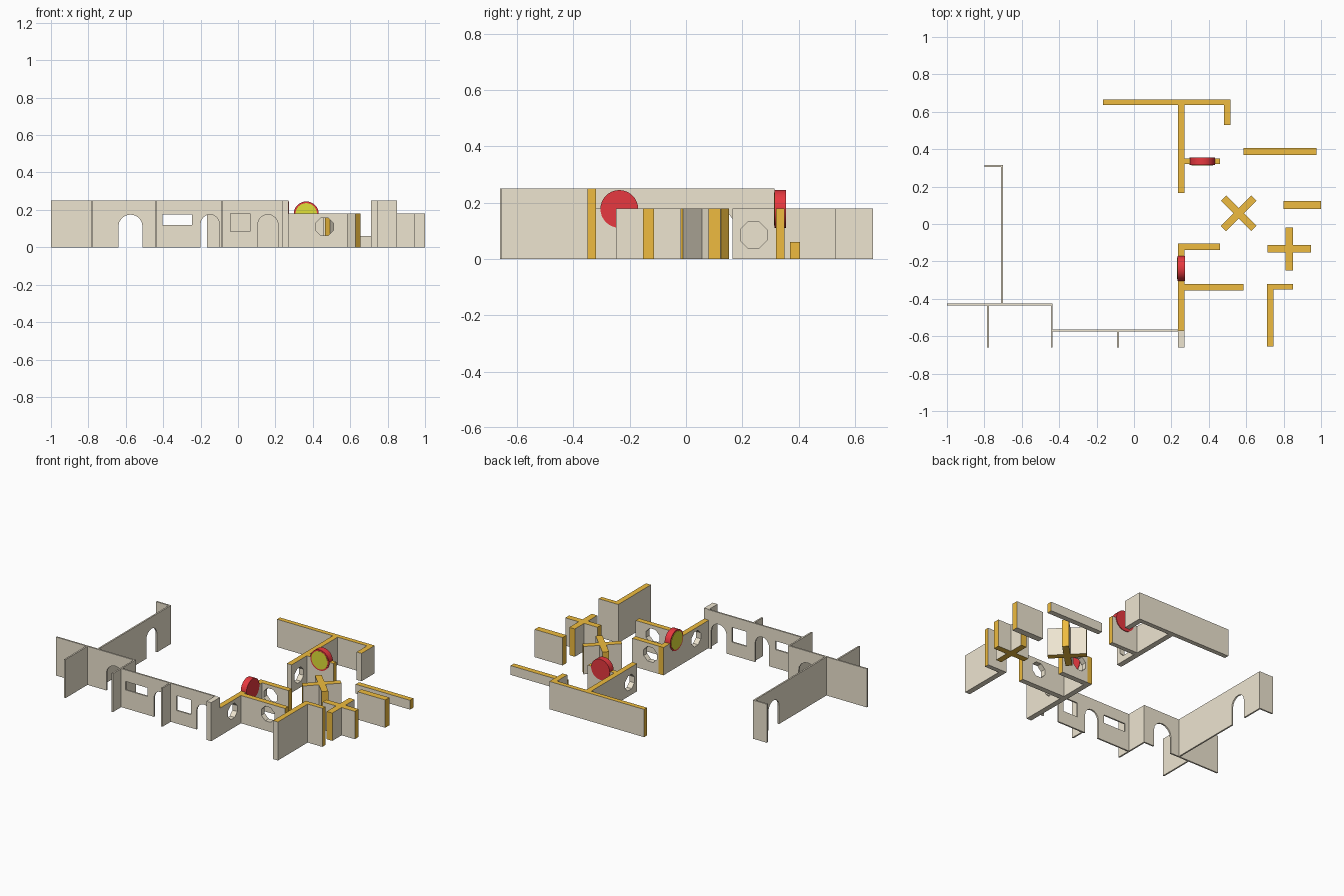
import bpy, bmesh, math
from mathutils import Vector

if "Cube" in bpy.data.objects:
    bpy.data.objects.remove(bpy.data.objects["Cube"])


def material(name, rgb):
    m = bpy.data.materials.new(name)
    m.diffuse_color = (*rgb, 1)
    m.use_nodes = True
    m.node_tree.nodes["Principled BSDF"].inputs["Base Color"].default_value = m.diffuse_color
    return m


TAN = material("tan", (0.85, 0.78, 0.63))
ORANGE = material("orange", (0.86, 0.50, 0.05))
RED = material("red", (0.80, 0.04, 0.05))
YELLOW = material("yellow", (0.75, 0.75, 0.04))


def prism(name, base, offset, mats):
    """Extrude a closed 3D outline along an offset."""
    bm = bmesh.new()
    face = bm.faces.new([bm.verts.new(p) for p in base])
    ext = bmesh.ops.extrude_face_region(bm, geom=[face], use_keep_orig=True)
    bmesh.ops.translate(bm, vec=offset,
                        verts=[g for g in ext["geom"] if isinstance(g, bmesh.types.BMVert)])
    bmesh.ops.recalc_face_normals(bm, faces=bm.faces)
    me = bpy.data.meshes.new(name)
    bm.to_mesh(me)
    bm.free()
    for m in mats:
        me.materials.append(m)
    ob = bpy.data.objects.new(name, me)
    bpy.context.collection.objects.link(ob)
    return ob


def wall(name, outline, height, painted=True, cross=False):
    """Wall from a plan outline: tan sides, painted top and short ends."""
    ob = prism(name, [(x, y, 0) for x, y in outline], (0, 0, height), [TAN, ORANGE])
    for f in ob.data.polygons:
        n = f.normal
        short = abs(n.z) < 0.1 and f.area / height < 0.05
        if painted and (n.z > 0.9 or (short and (cross or n.y > -0.9)) or (cross and n.z < -0.9)):
            f.material_index = 1
    return ob


def box(name, x0, x1, y0, y1, height, painted=True):
    return wall(name, [(x0, y0), (x1, y0), (x1, y1), (x0, y1)], height, painted)


def cut(ob, profile, axis, at):
    """Cut a profile of (along, z) points through a wall whose normal is axis."""
    d = 0.05
    if axis == "y":
        cutter = prism("cutter", [(u, at - d, z) for u, z in profile], (0, 2 * d, 0), [TAN])
    else:
        cutter = prism("cutter", [(at - d, u, z) for u, z in profile], (2 * d, 0, 0), [TAN])
    mod = ob.modifiers.new("opening", "BOOLEAN")
    mod.operation = "DIFFERENCE"
    mod.solver = "EXACT"
    mod.object = cutter
    bpy.context.view_layer.objects.active = ob
    bpy.ops.object.modifier_apply(modifier=mod.name)
    bpy.data.objects.remove(cutter)


def arch(a, b, top=0.175):
    c, r = (a + b) / 2, (b - a) / 2
    pts = [(c + r * math.cos(math.pi * i / 8), top - r + r * math.sin(math.pi * i / 8))
           for i in range(9)]
    return [(a, -0.05), (b, -0.05)] + pts


def window(a, b, z0, z1):
    return [(a, z0), (b, z0), (b, z1), (a, z1)]


def port(u, z, r=0.051):
    return [(u + r * math.cos(math.tau * (i + 0.5) / 8), z + r * math.sin(math.tau * (i + 0.5) / 8))
            for i in range(8)]


def cross(name, cx, cy, half, w, angle):
    """Cross-shaped pillar."""
    pts = []
    for k in range(4):
        a = angle + k * math.pi / 2
        for u, v in ((w, -w), (half, -w), (half, w)):
            pts.append((cx + u * math.cos(a) - v * math.sin(a),
                        cy + u * math.sin(a) + v * math.cos(a)))
    return wall(name, pts, 0.18, cross=True)


def disc(name, centre, normal):
    """Red round target with an inset yellow face."""
    n = Vector(normal)
    side = n.cross(Vector((0, 0, 1)))
    c = Vector(centre)

    def ring(r, off):
        return [c + n * off + side * r * math.cos(math.tau * i / 32)
                + Vector((0, 0, r * math.sin(math.tau * i / 32))) for i in range(32)]
    objs = (prism(name, ring(0.067, -0.02), n * 0.04, [RED]),
            prism(name + "_face", ring(0.058, 0.018), n * 0.004, [YELLOW]))
    for ob in objs:
        bpy.ops.object.select_all(action="DESELECT")
        ob.select_set(True)
        bpy.context.view_layer.objects.active = ob
        bpy.ops.object.shade_smooth_by_angle()


H, L, t = 0.25, 0.18, 0.005

# thin outer walls on the left and front
w = box("long_side_wall", -0.705 - t, -0.705 + t, -0.43 + t, 0.31 + t, H, False)
cut(w, arch(0.06, 0.17), "x", -0.705)
box("side_wall_return", -0.80, -0.705 - t, 0.31 - t, 0.31 + t, H, False)
w = box("front_left_wall", -1.0, -0.44 + t, -0.43 - t, -0.43 + t, H, False)
cut(w, arch(-0.64, -0.51), "y", -0.43)
w = box("front_wall", -0.44 + t, 0.235, -0.57 - t, -0.57 + t, H, False)
for shape in (window(-0.405, -0.245, 0.12, 0.175), arch(-0.20, -0.10),
              window(-0.04, 0.065, 0.085, 0.18), arch(0.105, 0.215)):
    cut(w, shape, "y", -0.57)
for i, (x, y) in enumerate(((-0.78, -0.435), (-0.44, -0.435), (-0.085, -0.575))):
    box(f"front_partition_{i + 1}", x - t, x + t, -0.66, y, H, False)
box("front_end_post", 0.235, 0.27, -0.66, -0.57, H, False)

# front inner room, painted tops
w = box("front_room_wall", 0.235, 0.27, -0.57, -0.105, L)
cut(w, port(-0.44, 0.11), "x", 0.25)
w = box("front_room_back_stub", 0.27, 0.46, -0.14, -0.105, L)
cut(w, port(0.33, 0.11), "y", -0.122)
w = box("front_room_divider", 0.27, 0.585, -0.355, -0.32, L)
cut(w, port(0.463, 0.11), "y", -0.337)

# back walls
wall("back_wall", [(-0.165, 0.635), (0.48, 0.635), (0.48, 0.53), (0.515, 0.53),
                   (0.515, 0.665), (-0.165, 0.665)], L)
w = box("back_room_wall", 0.235, 0.27, 0.165, 0.635, L)
cut(w, port(0.24, 0.085), "x", 0.25)
box("back_room_stub", 0.27, 0.46, 0.32, 0.35, L)

# free-standing cover on the right
box("low_wall", 0.585, 0.975, 0.37, 0.405, 0.06)
box("short_wall", 0.80, 1.0, 0.08, 0.122, L)
wall("tall_corner_wall", [(0.71, -0.655), (0.745, -0.655), (0.745, -0.35),
                          (0.85, -0.35), (0.85, -0.32), (0.71, -0.32)], H)
cross("diagonal_cross_pillar", 0.56, 0.057, 0.115, 0.02, math.pi / 4)
cross("straight_cross_pillar", 0.83, -0.133, 0.115, 0.02, 0)

# round targets standing in the walls
disc("front_target", (0.2525, -0.237, 0.178), (-1, 0, 0))
disc("back_target", (0.365, 0.335, 0.178), (0, -1, 0))
